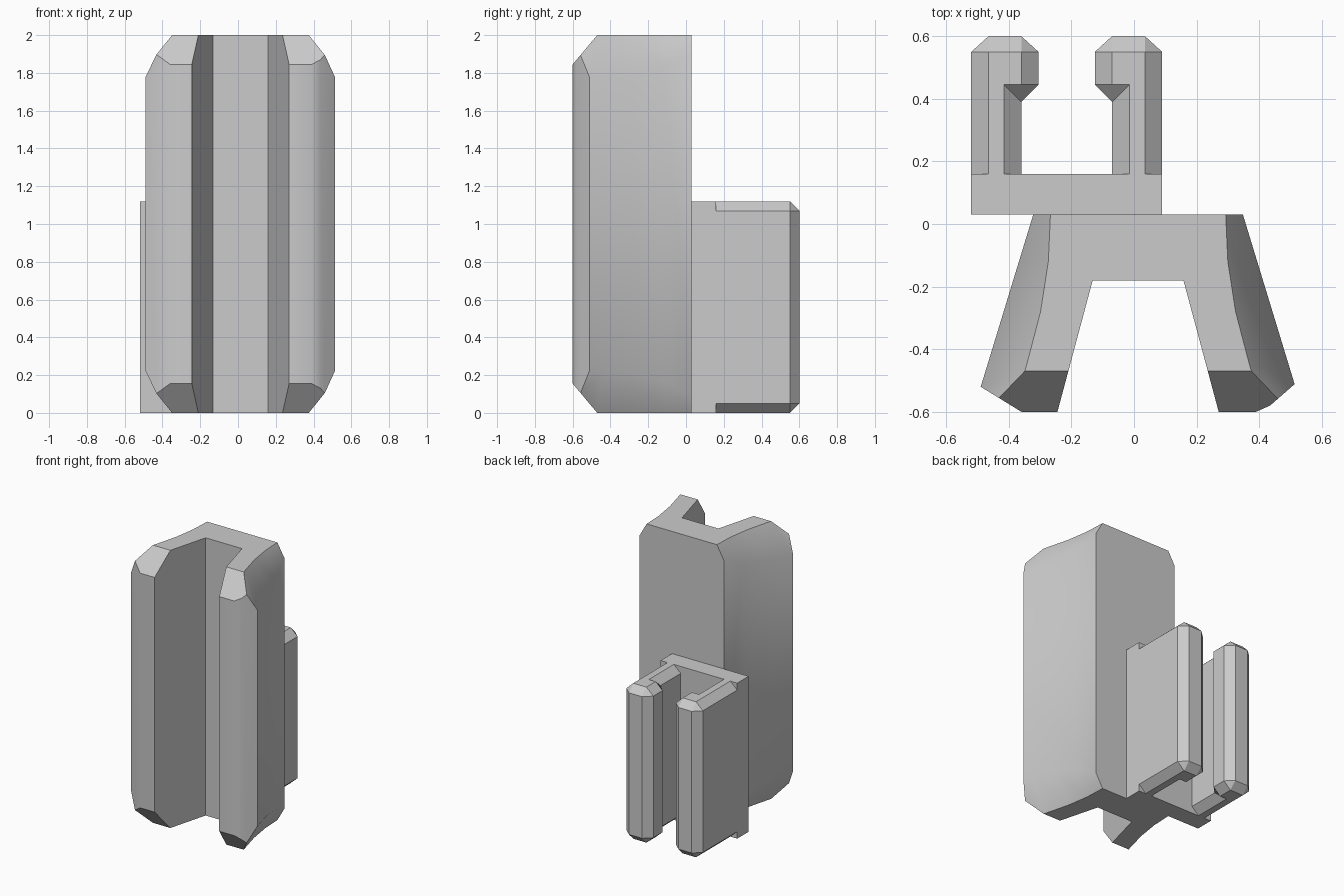
import bpy, bmesh, math
from mathutils import Vector

cube = bpy.data.objects.get("Cube")
if cube:
    bpy.data.objects.remove(cube, do_unlink=True)

grey = bpy.data.materials.new("plain grey")
grey.use_nodes = True
grey.diffuse_color = (0.6, 0.6, 0.6, 1)
grey.node_tree.nodes["Principled BSDF"].inputs["Base Color"].default_value = (0.6, 0.6, 0.6, 1)


def finish(bm, name, smooth=None):
    bmesh.ops.remove_doubles(bm, verts=bm.verts[:], dist=0.0005)
    bmesh.ops.recalc_face_normals(bm, faces=bm.faces[:])
    mesh = bpy.data.meshes.new(name)
    bm.to_mesh(mesh)
    bm.free()
    mesh.materials.append(grey)
    ob = bpy.data.objects.new(name, mesh)
    bpy.context.collection.objects.link(ob)
    if smooth:
        bpy.ops.object.select_all(action='DESELECT')
        ob.select_set(True)
        bpy.context.view_layer.objects.active = ob
        bpy.ops.object.shade_smooth_by_angle(angle=math.radians(smooth))
    return ob


def slice_off(bm, point, normal):
    """Cut away everything beyond a plane and close the cut."""
    bmesh.ops.bisect_plane(bm, geom=bm.verts[:] + bm.edges[:] + bm.faces[:],
                           plane_co=Vector(point), plane_no=Vector(normal).normalized(),
                           clear_outer=True, dist=0.0001)
    bmesh.ops.holes_fill(bm, edges=[e for e in bm.edges if e.is_boundary], sides=0)


# Channel body: two flared legs joined by a bridge, outer rims bevelled
HEIGHT, MID = 2.0, 0.013
stations = [(0.03, 0.055), (-0.12, 0.094), (-0.28, 0.118), (-0.44, 0.125), (-0.65, 0.13)]
channel = [(0.145, -0.18), (0.271, -0.65)]

bm = bmesh.new()
halves = []
for s in (-1, 1):
    rims = []
    for y, w in stations:
        x = 0.335 + 0.305 * (0.03 - y)
        drop = 1.75 * w
        column = [(x - w, 0), (x, drop), (x, HEIGHT - drop), (x - w, HEIGHT)]
        rims.append([bm.verts.new((MID + s * px, y, pz)) for px, pz in column])
    inner = [[bm.verts.new((MID + s * x, y, z)) for z in (0, HEIGHT)] for x, y in channel]
    for a, b in zip(rims, rims[1:]):
        for i in range(3):
            bm.faces.new((a[i], a[i + 1], b[i + 1], b[i]))
    for r, c in ((0, 0), (3, 1)):
        bm.faces.new([col[r] for col in rims] + [inner[1][c], inner[0][c]])
    bm.faces.new((inner[0][0], inner[0][1], inner[1][1], inner[1][0]))
    bm.faces.new(rims[-1] + [inner[1][1], inner[1][0]])
    halves.append((rims[0], inner[0]))

(lrim, lin), (rrim, rin) = halves
bm.faces.new(lrim + rrim[::-1])
bm.faces.new((lin[0], lin[1], rin[1], rin[0]))
bm.faces.new((lrim[0], rrim[0], rin[0], lin[0]))
bm.faces.new((lrim[3], rrim[3], rin[1], lin[1]))
bmesh.ops.recalc_face_normals(bm, faces=bm.faces[:])

# Front face, its top and bottom bevels, and the outer front corners
slice_off(bm, (0, -0.6, 0), (0, -1, 0))
slice_off(bm, (0, -0.6, 1.845), (0, -0.155, 0.13))
slice_off(bm, (0, -0.6, 0.155), (0, -0.155, -0.13))
slice_off(bm, (-0.36, -0.6, 0), (-0.08, -0.13, 0))
slice_off(bm, (0.39, -0.6, 0), (0.02, -0.045, 0))
slice_off(bm, (0.515, -0.51, 0), (0.07, -0.08, 0))
finish(bm, "channel_body", smooth=33)

# Clip plate on the back of the body
CLIP_H, CLIP_X = 1.12, -0.215
bm = bmesh.new()
bmesh.ops.create_cube(bm, size=1)
for v in bm.verts:
    v.co = (CLIP_X + v.co.x * 0.61, 0.095 + v.co.y * 0.13, (v.co.z + 0.5) * CLIP_H)
finish(bm, "clip_plate")

# Hooked clip arms: offsets from the clip centre line, full outline and bevelled rim
outline = [(0.305, 0.16), (0.145, 0.16), (0.145, 0.39), (0.09, 0.445),
           (0.09, 0.55), (0.145, 0.6), (0.25, 0.6), (0.305, 0.55)]
rim = [(0.25, 0.16), (0.2, 0.16), (0.2, 0.445), (0.145, 0.445),
       (0.145, 0.55), (0.145, 0.55), (0.25, 0.55), (0.25, 0.55)]
for s, name in ((-1, "right_clip_arm"), (1, "left_clip_arm")):
    bm = bmesh.new()
    layers = [(rim, 0), (outline, 0.05), (outline, CLIP_H - 0.05), (rim, CLIP_H)]
    rings = [[bm.verts.new((CLIP_X + s * x, y, z)) for x, y in pts] for pts, z in layers]
    n = len(outline)
    for a, b in zip(rings, rings[1:]):
        for i in range(n):
            j = (i + 1) % n
            bm.faces.new((a[i], a[j], b[j], b[i]))
    bm.faces.new(rings[0])
    bm.faces.new(rings[-1])
    finish(bm, name)
